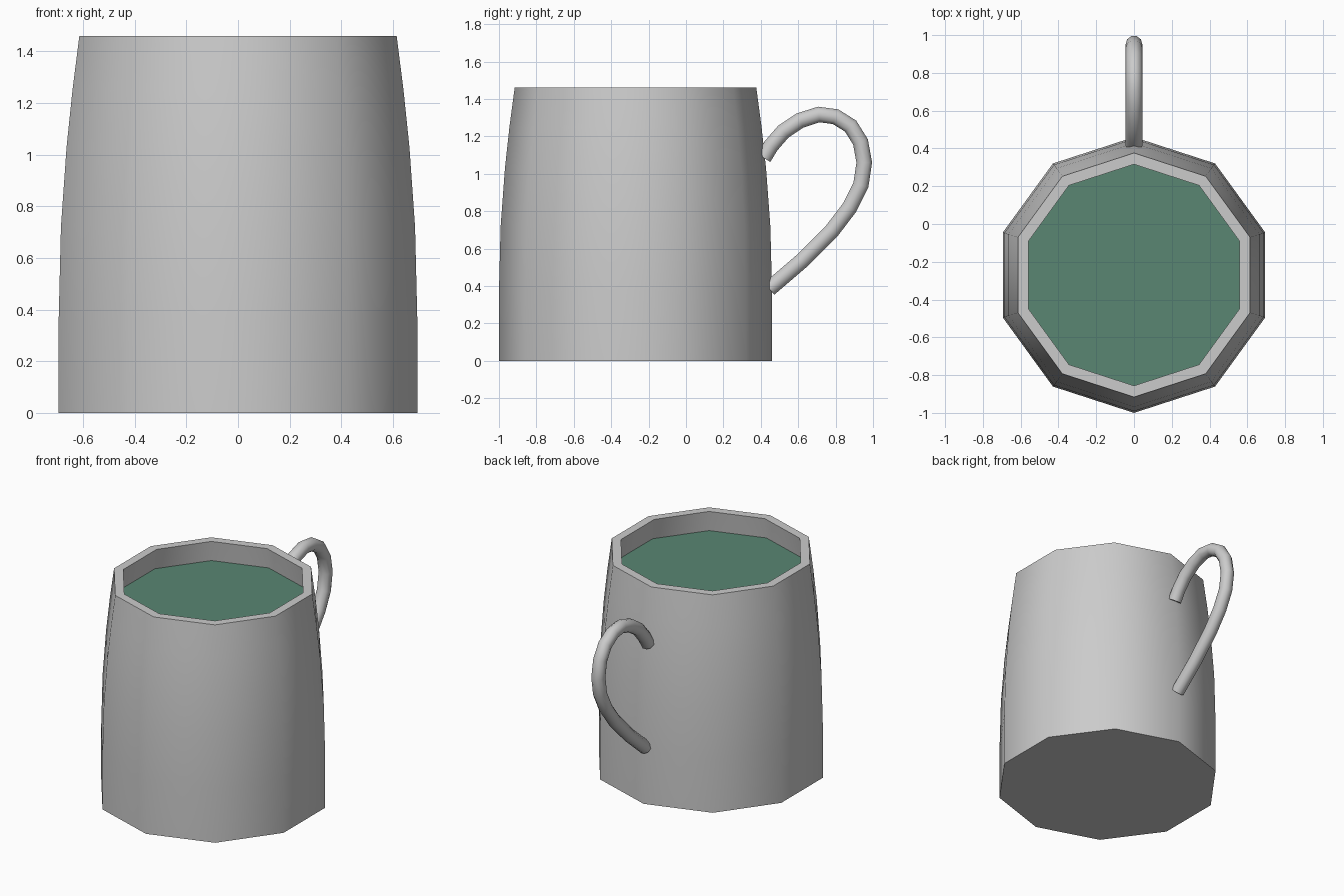
import bpy, bmesh
from math import sin, cos, pi, radians
from mathutils import Vector

if "Cube" in bpy.data.objects:
    bpy.data.objects.remove(bpy.data.objects["Cube"])

CY = -0.27      # centre of the cup in y
SIDES = 10


def ring(bm, r, z):
    return [bm.verts.new((r * sin(2 * pi * i / SIDES), CY + r * cos(2 * pi * i / SIDES), z))
            for i in range(SIDES)]


def bridge(bm, loops):
    for a, b in zip(loops, loops[1:]):
        n = len(a)
        for i in range(n):
            bm.faces.new((a[i], a[(i + 1) % n], b[(i + 1) % n], b[i]))


def finish(bm, name, smooth=True):
    bmesh.ops.recalc_face_normals(bm, faces=bm.faces)
    me = bpy.data.meshes.new(name)
    bm.to_mesh(me)
    bm.free()
    ob = bpy.data.objects.new(name, me)
    bpy.context.collection.objects.link(ob)
    if smooth:
        bpy.ops.object.select_all(action='DESELECT')
        ob.select_set(True)
        bpy.context.view_layer.objects.active = ob
        bpy.ops.object.shade_smooth_by_angle(angle=radians(50))
    return ob


# Cup: ten-sided wall with rim, inner wall and floor
outer = [(0.73, 0), (0.73, 0.37), (0.721, 0.72), (0.698, 1.03), (0.674, 1.25), (0.646, 1.46)]
wall = 0.06
inner = [(r - wall, max(z, wall)) for r, z in reversed(outer)]
bm = bmesh.new()
loops = [ring(bm, r, z) for r, z in outer + inner]
bridge(bm, loops)
bm.faces.new(loops[0])
bm.faces.new(loops[-1])
finish(bm, "cup")

# Drink: flat green surface just below the rim
bm = bmesh.new()
bm.faces.new(reversed(ring(bm, 0.604, 1.32)))
drink = finish(bm, "drink", smooth=False)
green = bpy.data.materials.new("green_drink")
green.diffuse_color = (0.10, 0.24, 0.17, 1)
green.use_nodes = True
green.node_tree.nodes["Principled BSDF"].inputs["Base Color"].default_value = green.diffuse_color
drink.data.materials.append(green)

# Handle: round tube swept along a path in the y-z plane
path = [Vector((0, y, z)) for y, z in [
    (0.415, 1.085), (0.455, 1.15), (0.52, 1.225), (0.61, 1.285), (0.71, 1.317),
    (0.80, 1.305), (0.88, 1.255), (0.933, 1.17), (0.953, 1.06), (0.935, 0.94),
    (0.875, 0.82), (0.78, 0.695), (0.62, 0.535), (0.445, 0.385)]]
bm = bmesh.new()
loops = []
for i, p in enumerate(path):
    t = (path[min(i + 1, len(path) - 1)] - path[max(i - 1, 0)]).normalized()
    side = Vector((1, 0, 0))
    up = side.cross(t)
    loops.append([bm.verts.new(p + 0.044 * (side * cos(a) + up * sin(a)))
                  for a in (2 * pi * k / 10 for k in range(10))])
bridge(bm, loops)
bm.faces.new(loops[0])
bm.faces.new(loops[-1])
finish(bm, "handle")
